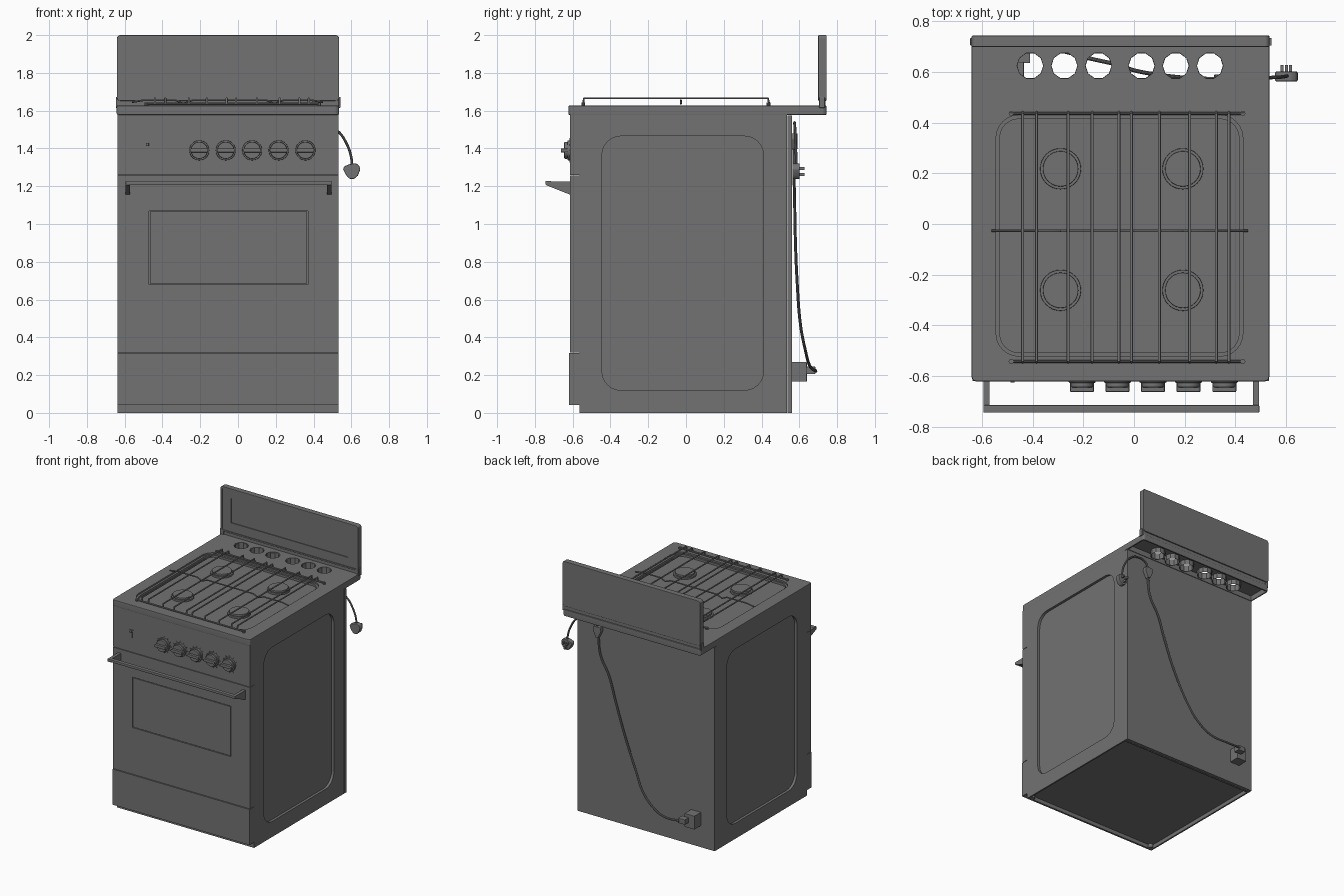
import bpy, bmesh, math
from mathutils import Vector


def prism(name, outline, axis, a, b, bevel=0):
    """Extrude a 2D outline along an axis from a to b."""
    place = {'x': lambda u, v: (a, u, v), 'y': lambda u, v: (u, a, v), 'z': lambda u, v: (u, v, a)}[axis]
    bm = bmesh.new()
    face = bm.faces.new([bm.verts.new(place(u, v)) for u, v in outline])
    new = bmesh.ops.extrude_face_region(bm, geom=[face], use_keep_orig=True)['geom']
    d = Vector([(b - a) * (axis == k) for k in 'xyz'])
    bmesh.ops.translate(bm, vec=d, verts=[g for g in new if isinstance(g, bmesh.types.BMVert)])
    bmesh.ops.recalc_face_normals(bm, faces=bm.faces)
    me = bpy.data.meshes.new(name)
    bm.to_mesh(me)
    bm.free()
    ob = bpy.data.objects.new(name, me)
    bpy.context.collection.objects.link(ob)
    if bevel:
        m = ob.modifiers.new("bevel", 'BEVEL')
        m.width, m.segments, m.limit_method = bevel, 2, 'ANGLE'
        apply(ob, m)
    return ob


def apply(ob, mod):
    bpy.context.view_layer.objects.active = ob
    bpy.ops.object.modifier_apply(modifier=mod.name)


def rrect(u0, u1, v0, v1, r, n=6):
    pts = []
    for k, (cu, cv) in enumerate([(u1 - r, v1 - r), (u0 + r, v1 - r), (u0 + r, v0 + r), (u1 - r, v0 + r)]):
        for i in range(n + 1):
            t = math.pi / 2 * (k + i / n)
            pts.append((cu + r * math.cos(t), cv + r * math.sin(t)))
    return pts


def circle(u, v, r, n):
    return [(u + r * math.cos(2 * math.pi * i / n), v + r * math.sin(2 * math.pi * i / n)) for i in range(n)]


def box(name, x0, x1, y0, y1, z0, z1, bevel=0):
    return prism(name, [(x0, y0), (x1, y0), (x1, y1), (x0, y1)], 'z', z0, z1, bevel)


def cut(ob, *cutters):
    for c in cutters:
        m = ob.modifiers.new("cut", 'BOOLEAN')
        m.operation, m.solver, m.object = 'DIFFERENCE', 'EXACT', c
        apply(ob, m)
        bpy.data.objects.remove(c)


def wire(name, pts, r, smooth=False):
    cu = bpy.data.curves.new(name, 'CURVE')
    cu.dimensions, cu.bevel_depth, cu.bevel_resolution, cu.use_fill_caps = '3D', r, 3, True
    sp = cu.splines.new('BEZIER')
    sp.bezier_points.add(len(pts) - 1)
    for p, co in zip(sp.bezier_points, pts):
        p.co = co
        p.handle_left_type = p.handle_right_type = 'AUTO' if smooth else 'VECTOR'
    cu.resolution_u = 6 if smooth else 1
    ob = bpy.data.objects.new(name, cu)
    bpy.context.collection.objects.link(ob)
    bpy.ops.object.select_all(action='DESELECT')
    ob.select_set(True)
    bpy.context.view_layer.objects.active = ob
    bpy.ops.object.convert(target='MESH')


L, R = -0.637, 0.533      # left and right sides of the stove

# Body with recessed side panels and hollow underside
body = box("body", L, R, -0.565, 0.535, 0, 1.58)
cut(body, prism("side_cut", rrect(-0.445, 0.41, 0.12, 1.465, 0.1), 'x', R - 0.02, R + 0.05),
    prism("side_cut", rrect(-0.445, 0.41, 0.12, 1.465, 0.1), 'x', L - 0.05, L + 0.02),
    box("base_cut", L + 0.012, R - 0.012, -0.55, 0.52, -0.1, 0.03))
box("back_sheet", L, R, 0.537, 0.56, 0, 1.575)

# Front panels
box("control_panel", L, R, -0.613, -0.563, 1.26, 1.58)
door = box("oven_door", L, R, -0.615, -0.563, 0.32, 1.257)
cut(door, box("window_cut", -0.472, 0.37, -0.65, -0.595, 0.68, 1.07))
box("oven_window", -0.467, 0.365, -0.614, -0.59, 0.685, 1.065)
box("drawer_front", L, R, -0.62, -0.563, 0.042, 0.317)
for x in (-0.61, 0.5):
    prism("front_foot", circle(x, -0.54, 0.018, 12), 'z', 0, 0.04)

# Cooktop: pressed sheet with a stepped well, vent holes and hollow overhang
holes = (-0.41, -0.275, -0.14, 0.03, 0.165, 0.3)
top = prism("cooktop", rrect(-0.642, 0.535, -0.622, 0.744, 0.02, 3), 'z', 1.577, 1.628, 0.007)
cut(top, prism("well_cut", rrect(-0.545, 0.43, -0.522, 0.43, 0.09), 'z', 1.616, 1.7),
    prism("well_cut", rrect(-0.53, 0.415, -0.508, 0.415, 0.075), 'z', 1.6, 1.7),
    box("overhang_cut", L + 0.008, R - 0.008, 0.562, 0.734, 1.5, 1.617),
    *[prism("hole_cut", circle(x, 0.625, 0.052, 10), 'z', 1.5, 1.7) for x in holes])
for x in holes:
    tube = prism("vent_tube", circle(x, 0.625, 0.054, 10), 'z', 1.578, 1.622)
    cut(tube, prism("tube_cut", circle(x, 0.625, 0.051, 10), 'z', 1.5, 1.7))

# Burners
for x in (-0.29, 0.193):
    for y in (-0.262, 0.218):
        prism("burner_base", circle(x, y, 0.081, 32), 'z', 1.598, 1.613, 0.003)
        prism("burner_cap", circle(x, y, 0.07, 32), 'z', 1.612, 1.627, 0.003)

# Pan support wires
for x in (-0.44, -0.385, -0.26, -0.165, -0.06, -0.01, 0.1, 0.22, 0.325, 0.375):
    wire("grate_bar", [(x, -0.545, 1.637), (x, -0.54, 1.665), (x, 0.434, 1.665), (x, 0.44, 1.637)], 0.006)
for y in (-0.543, 0.437):
    wire("grate_end_rail", [(-0.49, y, 1.637), (0.435, y, 1.637)], 0.006)
    for x in (-0.485, 0.43):
        prism("grate_foot", circle(x, y, 0.01, 10), 'z', 1.626, 1.642)
wire("grate_middle_rail", [(-0.562, -0.027, 1.645), (-0.5, -0.027, 1.655), (-0.33, -0.027, 1.655),
     (-0.29, -0.027, 1.637), (-0.24, -0.027, 1.655), (0.15, -0.027, 1.655),
     (0.193, -0.027, 1.637), (0.24, -0.027, 1.655), (0.39, -0.027, 1.655), (0.45, -0.027, 1.645)], 0.005)

# Lid: upright plate with a stepped recess on the front
lid = prism("lid", rrect(L - 0.004, R + 0.002, 1.652, 2.0, 0.018, 4), 'y', 0.744, 0.70, 0.004)
cut(lid, prism("rim_cut", rrect(L + 0.01, R - 0.012, 1.665, 1.987, 0.01, 4), 'y', 0.65, 0.705),
    box("dish_cut", L + 0.085, R - 0.085, 0.65, 0.711, 1.735, 1.925))
box("lid_lower_strip", L + 0.02, R - 0.02, 0.71, 0.735, 1.626, 1.654)
for x in (L, R):
    s = -1 if x < 0 else 1
    box("hinge_post", *sorted((x - s * 0.02, x)), 0.703, 0.738, 1.62, 1.66)
    box("hinge_ear", *sorted((x, x + s * 0.01)), 0.705, 0.735, 1.615, 1.672, 0.003)

# Control knobs with grip bars and dial marks
for x in (-0.205, -0.065, 0.075, 0.215, 0.357):
    prism("knob_base", circle(x, 1.39, 0.053, 28), 'y', -0.61, -0.627, 0.003)
    prism("knob_body", circle(x, 1.39, 0.045, 28), 'y', -0.625, -0.645, 0.005)
    prism("knob_grip", rrect(x - 0.047, x + 0.047, 1.379, 1.401, 0.008, 3), 'y', -0.625, -0.663, 0.003)
    for i in range(12):
        t = math.tau * i / 12
        prism("dial_mark", circle(x + 0.061 * math.cos(t), 1.39 + 0.061 * math.sin(t), 0.005, 6), 'y', -0.61, -0.616)

# Ignition switch
prism("ignition_plate", [(-0.498, 1.432), (-0.498, 1.42), (-0.488, 1.418), (-0.486, 1.37), (-0.474, 1.37),
      (-0.472, 1.418), (-0.462, 1.42), (-0.462, 1.432)], 'y', -0.61, -0.618)
box("ignition_lever", -0.488, -0.472, -0.626, -0.612, 1.412, 1.43, 0.002)

# Door handle
box("handle_bar", -0.595, 0.495, -0.745, -0.715, 1.208, 1.228, 0.004)
for x in (-0.582, 0.483):
    prism("handle_bracket", [(-0.742, 1.226), (-0.742, 1.206), (-0.613, 1.155), (-0.613, 1.226)],
          'x', x - 0.013, x + 0.011)

# Power cord, terminal box, clip and plug at the back
box("terminal_box", -0.52, -0.435, 0.558, 0.64, 0.165, 0.27, 0.004)
box("terminal_gland", -0.47, -0.41, 0.635, 0.685, 0.205, 0.245, 0.004)
wire("supply_cord", [(-0.42, 0.685, 0.225), (-0.3, 0.685, 0.222), (-0.18, 0.655, 0.25), (-0.07, 0.63, 0.34),
     (0.0, 0.607, 0.46), (0.11, 0.588, 0.7), (0.2, 0.578, 0.95), (0.255, 0.575, 1.12),
     (0.33, 0.572, 1.26), (0.35, 0.572, 1.42)], 0.008, True)
prism("cord_clip", [(0.34, 1.395), (0.36, 1.395), (0.385, 1.45), (0.38, 1.48), (0.32, 1.48), (0.315, 1.45)],
      'y', 0.558, 0.59, 0.004)
wire("plug_cord", [(0.35, 0.578, 1.47), (0.375, 0.575, 1.52), (0.45, 0.575, 1.535), (0.53, 0.578, 1.49),
     (0.575, 0.58, 1.425), (0.598, 0.583, 1.36), (0.605, 0.585, 1.3)], 0.007, True)
prism("plug", [(0.556, 1.29), (0.562, 1.305), (0.585, 1.315), (0.62, 1.322), (0.64, 1.312), (0.648, 1.29),
      (0.634, 1.255), (0.612, 1.237), (0.588, 1.24), (0.57, 1.262)], 'y', 0.563, 0.602, 0.006)
for x, z in ((0.585, 1.295), (0.618, 1.295), (0.602, 1.262)):
    box("plug_prong", x - 0.006, x + 0.006, 0.598, 0.627, z - 0.008, z + 0.008)

# Dark grey enamel, smooth shading with crisp edges and flat panels
enamel = bpy.data.materials.new("dark_enamel")
enamel.diffuse_color = (0.17, 0.17, 0.17, 1)
bpy.ops.object.select_all(action='SELECT')
bpy.context.view_layer.objects.active = body
bpy.ops.object.shade_smooth_by_angle(angle=math.radians(35))
for ob in bpy.context.scene.objects:
    ob.data.materials.clear()
    ob.data.materials.append(enamel)
    ob.modifiers.new("flat_panels", 'WEIGHTED_NORMAL').keep_sharp = True
